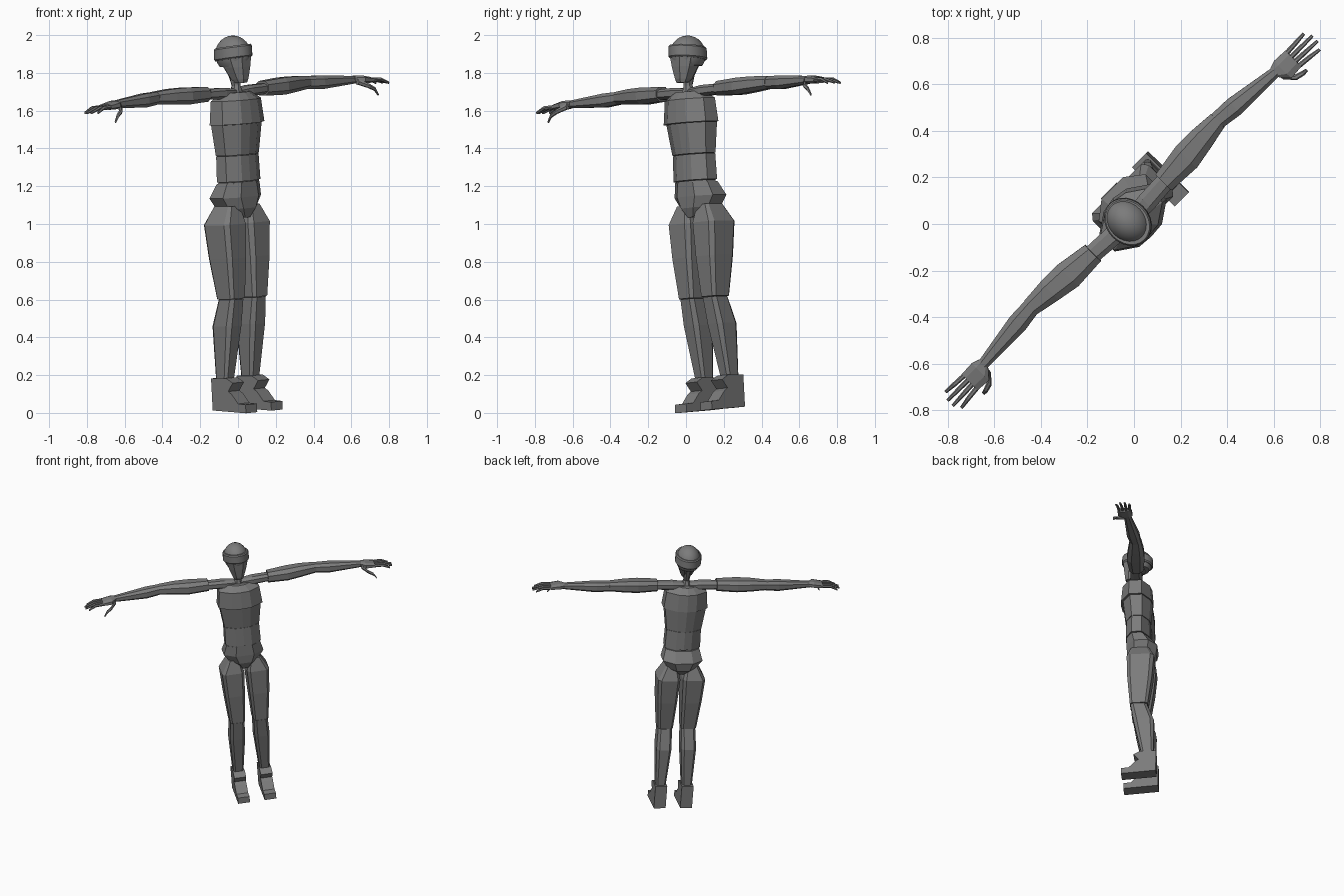
import bpy, bmesh, math
from mathutils import Matrix, Vector

old = bpy.data.objects.get("Cube")
if old:
    bpy.data.objects.remove(old, do_unlink=True)

grey = bpy.data.materials.new("mannequin_grey")
grey.use_nodes = True
grey.diffuse_color = (0.2, 0.2, 0.2, 1)
grey.node_tree.nodes["Principled BSDF"].inputs["Base Color"].default_value = (0.2, 0.2, 0.2, 1)

# The figure is turned and leans to its right
POSE = (Matrix.Translation((0.09, 0.09, 0.008))
        @ Matrix.Rotation(math.radians(45), 4, 'Z')
        @ Matrix.Rotation(math.radians(-4.2), 4, 'Y'))


def finish(name, bm, smooth=False):
    bmesh.ops.recalc_face_normals(bm, faces=bm.faces)
    bm.transform(POSE)
    mesh = bpy.data.meshes.new(name)
    bm.to_mesh(mesh)
    bm.free()
    mesh.materials.append(grey)
    obj = bpy.data.objects.new(name, mesh)
    bpy.context.collection.objects.link(obj)
    if smooth:
        bpy.ops.object.select_all(action='DESELECT')
        obj.select_set(True)
        bpy.context.view_layer.objects.active = obj
        bpy.ops.object.shade_smooth_by_angle(angle=math.radians(35))
    return obj


def bridge(bm, rings):
    for a, b in zip(rings, rings[1:]):
        n = len(a)
        for i in range(n):
            bm.faces.new((a[i], a[(i + 1) % n], b[(i + 1) % n], b[i]))
    bm.faces.new(rings[0])
    bm.faces.new(rings[-1])


def loft(name, sections, cut=0.2, ridge=0.0, along_x=False, side=1):
    """Chamfered box through sections (t, a0, a1, front, back); t runs up or along x."""
    bm = bmesh.new()
    rings = []
    for t, a0, a1, f1, f0 in sections:
        ca, cf = (a1 - a0) * cut, (f1 - f0) * cut
        pts = [(a0 + ca, f1), (a1 - ca, f1), (a1, f1 - cf), (a1, f0 + cf),
               (a1 - ca, f0), (a0 + ca, f0), (a0, f0 + cf), (a0, f1 - cf)]
        if ridge:
            pts.insert(5, ((a0 + a1) / 2, f0 - ridge))
            pts.insert(1, ((a0 + a1) / 2, f1 + ridge / 2))
        if along_x:
            rings.append([bm.verts.new((side * t, -f, a)) for a, f in pts])
        else:
            rings.append([bm.verts.new((side * a, -f, t)) for a, f in pts])
    bridge(bm, rings)
    return finish(name, bm)


def stick(name, points, radii, side):
    """Thin hexagonal rod through points, used for fingers and thumbs."""
    bm = bmesh.new()
    rings = []
    for p, r in zip(points, radii):
        rings.append([bm.verts.new((side * p[0], -p[1] + r * math.cos(k * math.pi / 3),
                                    p[2] + r * math.sin(k * math.pi / 3))) for k in range(6)])
    bridge(bm, rings)
    finish(name, bm)


def sym(t, half, front, back):
    return (t, -half, half, front, back)


# Torso: three stacked segments
loft("chest", [sym(1.53, .158, .085, -.13), sym(1.655, .145, .075, -.12),
               sym(1.695, .085, .04, -.08)], .28, .012)
loft("ribcage", [sym(1.365, .125, .05, -.115), sym(1.528, .147, .07, -.125)], .28, .012)
loft("abdomen", [sym(1.225, .127, .05, -.115), sym(1.362, .124, .047, -.112)], .28, .01)

# Pelvis with fuller back and narrow crotch
loft("waistband", [sym(1.208, .118, .045, -.11), sym(1.222, .118, .045, -.11)], .28)
loft("pelvis", [sym(1.03, .04, .02, -.11), sym(1.08, .1, .04, -.165),
                sym(1.14, .143, .045, -.175), sym(1.215, .122, .045, -.12)], .27)

# Neck and face
loft("neck", [sym(1.68, .04, .02, -.06), sym(1.73, .02, .01, -.04), sym(1.82, .03, .01, -.07)], .3)
loft("face", [sym(1.745, .03, .055, -.005), sym(1.765, .04, .062, -.035),
              sym(1.83, .063, .07, -.075), sym(1.9, .08, .075, -.11)], .27)

# Skull dome
bm = bmesh.new()
bmesh.ops.create_uvsphere(bm, u_segments=24, v_segments=14, radius=1)
bm.transform(Matrix.Translation((0, .025, 1.895)) @ Matrix.Diagonal((.086, .104, .1, 1)))
low = [v for v in bm.verts if v.co.z < 1.83]
bmesh.ops.delete(bm, geom=low, context='VERTS')
bmesh.ops.holes_fill(bm, edges=bm.edges)
finish("skull", bm, True)

# Headband around the brow
bm = bmesh.new()
rings = []
for z, grow in ((1.87, .0), (1.878, .007), (1.93, .006), (1.938, 0)):
    rings.append([bm.verts.new(((.086 + grow) * math.cos(a), .025 + (.104 + grow) * math.sin(a),
                                z - .012 * math.sin(a)))
                  for a in (k * math.tau / 24 for k in range(24))])
bridge(bm, rings)
finish("headband", bm, True)

for side, tag in ((1, "left"), (-1, "right")):
    # Legs
    loft(tag + "_thigh", [(.605, .03, .138, .012, -.115), (.82, .018, .158, .03, -.145),
                          (1.0, .01, .17, .035, -.16), (1.095, .035, .115, .01, -.12)], .13, side=side)
    loft(tag + "_shin", [(.17, .06, .13, -.075, -.16), (.46, .035, .143, -.015, -.16),
                         (.602, .034, .134, .008, -.11)], .17, side=side)

    # Foot: side profile with heel block, tongue, instep and toe cap
    profile = [(-.178, .015), (-.178, .185), (-.065, .185), (-.018, .16), (-.055, .115),
               (-.03, .1), (.015, .05), (.07, .045), (.07, 0)]
    bm = bmesh.new()
    bridge(bm, [[bm.verts.new((side * x, -f, z)) for f, z in profile] for x in (.053, .138)])
    finish(tag + "_foot", bm)

    # Arms: t is distance outward, a is height, then front and back
    def arm(part, sections, cut=.25):
        loft(tag + part, sections, cut, along_x=True, side=side)

    arm("_collar", [(.02, 1.67, 1.715, .01, -.06), (.1, 1.665, 1.725, .015, -.07),
                    (.225, 1.67, 1.725, .005, -.075)])
    arm("_upper_arm", [(.215, 1.66, 1.738, .012, -.085), (.36, 1.655, 1.745, .02, -.108),
                       (.46, 1.662, 1.745, .002, -.108), (.568, 1.672, 1.738, -.02, -.1)])
    arm("_forearm", [(.566, 1.67, 1.737, -.022, -.098), (.66, 1.662, 1.735, -.008, -.095),
                     (.895, 1.675, 1.715, -.008, -.055)])
    arm("_hand", [(.885, 1.678, 1.715, -.005, -.058), (.92, 1.672, 1.716, .035, -.07),
                  (.985, 1.672, 1.703, .03, -.067)])

    # Four fingers and a drooping thumb
    for i in range(4):
        f0, f1 = -.055 + .025 * i, -.062 + .032 * i
        end = 1.09 + .02 * (i in (1, 2))
        stick(f"{tag}_finger_{i + 1}", [(.975, f0, 1.688), (1.04, (f0 + f1) / 2, 1.687), (end, f1, 1.665)],
              (.011, .01, .007), side)
    stick(tag + "_thumb", [(.89, .0, 1.685), (.93, .045, 1.66), (.965, .055, 1.64), (.985, .057, 1.61)],
          (.016, .013, .011, .007), side)
